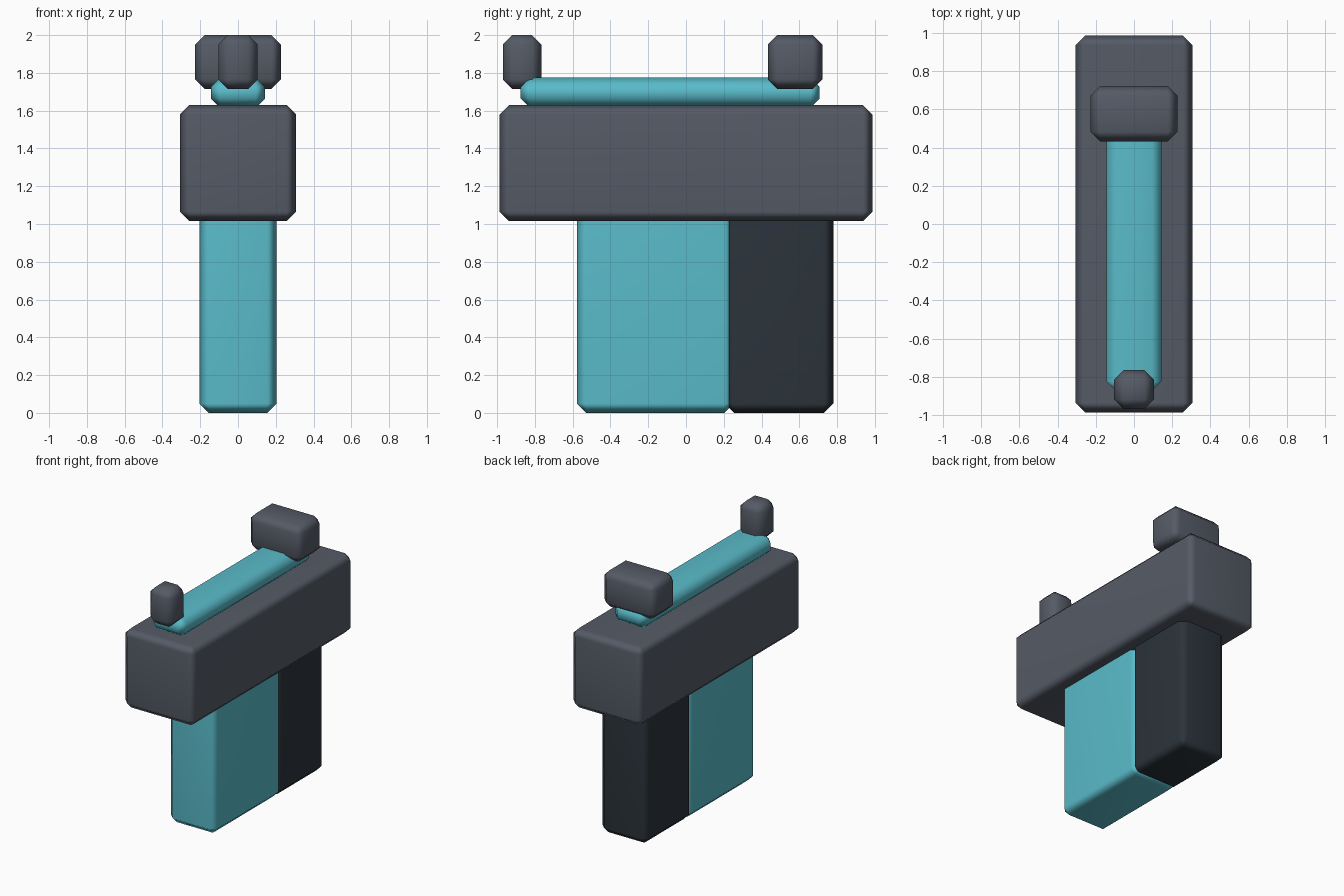
import bpy, math

if "Cube" in bpy.data.objects:
    bpy.data.objects.remove(bpy.data.objects["Cube"])

def material(name, rgb):
    m = bpy.data.materials.new(name)
    m.diffuse_color = (*rgb, 1.0)
    m.use_nodes = True
    m.node_tree.nodes["Principled BSDF"].inputs["Base Color"].default_value = m.diffuse_color
    return m

teal = material("teal", (0.10, 0.50, 0.59))
grey = material("slate grey", (0.09, 0.104, 0.133))
dark = material("charcoal", (0.024, 0.033, 0.043))

def chamfered_box(name, half_x, y0, y1, z0, z1, mat, chamfer=0.05):
    """Box centred on x = 0 with one-segment chamfers and soft shading."""
    bpy.ops.mesh.primitive_cube_add(size=1, location=(0, (y0 + y1) / 2, (z0 + z1) / 2))
    ob = bpy.context.object
    ob.name = name
    ob.scale = (2 * half_x, y1 - y0, z1 - z0)
    bpy.ops.object.transform_apply(location=False, rotation=False, scale=True)
    ob.data.materials.append(mat)
    bev = ob.modifiers.new("chamfer", 'BEVEL')
    bev.width = chamfer
    bev.segments = 1
    bpy.ops.object.modifier_apply(modifier=bev.name)
    bpy.ops.object.shade_smooth()
    # keep large faces flat, blend across the chamfers
    wn = ob.modifiers.new("soft_edges", 'WEIGHTED_NORMAL')
    wn.weight = 50
    return ob

# Main body and lower blocks
chamfered_box("body", 0.307, -0.987, 0.987, 1.015, 1.63, grey)
chamfered_box("front_grip", 0.205, -0.578, 0.252, 0.0, 1.10, teal)
chamfered_box("rear_grip", 0.205, 0.205, 0.78, 0.0, 1.10, dark)

# Top rail and the two upright blocks on it
chamfered_box("top_rail", 0.144, -0.875, 0.708, 1.615, 1.775, teal)
chamfered_box("front_post", 0.104, -0.97, -0.765, 1.715, 2.0, grey)
chamfered_box("rear_post", 0.227, 0.433, 0.722, 1.715, 2.0, grey)
